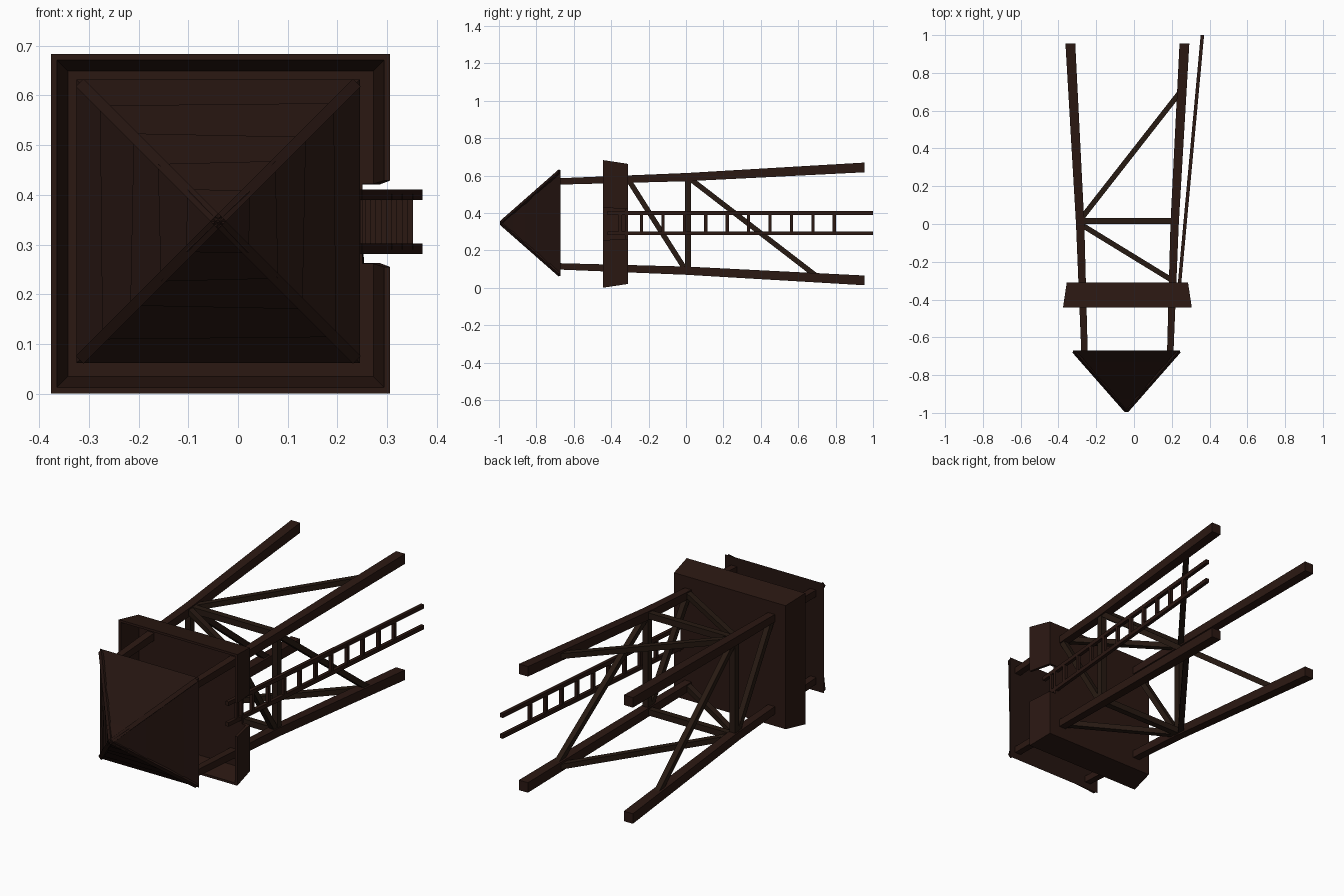
import bpy, bmesh, math
from mathutils import Vector

if "Cube" in bpy.data.objects:
    bpy.data.objects.remove(bpy.data.objects["Cube"])

CX, CZ = -0.035, 0.342   # tower axis, which runs along y


def material(name, rgb):
    m = bpy.data.materials.new(name)
    m.diffuse_color = (*rgb, 1)
    m.use_nodes = True
    m.node_tree.nodes["Principled BSDF"].inputs["Base Color"].default_value = m.diffuse_color
    return m


WOOD = material("dark_wood", (0.024, 0.009, 0.006))
BRACE = material("brace_wood", (0.020, 0.010, 0.006))
ROOF = material("roof_wood", (0.018, 0.007, 0.005))


def ring(y, cx, cz, hx, hz=None, turn=0):
    """Rectangle facing along y."""
    hz = hx if hz is None else hz
    c, s = math.cos(turn), math.sin(turn)
    return [Vector((cx + c * a * hx - s * b * hz, y, cz + s * a * hx + c * b * hz))
            for a, b in ((-1, -1), (1, -1), (1, 1), (-1, 1))]


def loft(name, rings, mat):
    """Closed solid skinned through four-point rings."""
    bm = bmesh.new()
    loops = [[bm.verts.new(p) for p in r] for r in rings]
    for r0, r1 in zip(loops, loops[1:]):
        for i in range(4):
            j = (i + 1) % 4
            bm.faces.new((r0[i], r0[j], r1[j], r1[i]))
    bm.faces.new(loops[0])
    bm.faces.new(loops[-1])
    bmesh.ops.recalc_face_normals(bm, faces=bm.faces)
    me = bpy.data.meshes.new(name)
    bm.to_mesh(me)
    bm.free()
    me.materials.append(mat)
    ob = bpy.data.objects.new(name, me)
    bpy.context.collection.objects.link(ob)
    return ob


def beam(name, a, b, width, normal, mat, depth=None):
    """Square timber from a to b, one side facing the given normal."""
    a, b, n = Vector(a), Vector(b), Vector(normal)
    d = (b - a).normalized()
    n = (n - d * n.dot(d)).normalized()
    s = d.cross(n) * width / 2
    n = n * (depth or width) / 2
    return loft(name, [[p - s - n, p + s - n, p + s + n, p - s + n] for p in (a, b)], mat)


# Legs: splayed below the middle frame, straighter above
LEG = [(0.955, 0.302, 0.026), (0.0, 0.250, 0.022), (-0.68, 0.227, 0.017)]


def spread(y):
    for (y0, s0, _), (y1, s1, _) in zip(LEG, LEG[1:]):
        if y >= y1:
            return s0 + (s1 - s0) * (y0 - y) / (y0 - y1)


def on_leg(sx, sz, y):
    return (CX + sx * spread(y), y, CZ + sz * spread(y))


for sx, nx in ((-1, "left"), (1, "right")):
    for sz, nz in ((-1, "lower"), (1, "upper")):
        loft(f"{nx}_{nz}_leg",
             [ring(y, CX + sx * s, CZ + sz * s, h) for y, s, h in LEG], WOOD)

# Bracing: opposite sides carry matching crossbars and diagonals
for s, n in ((-1, "left"), (1, "right")):
    for part, z0, y0, z1, y1, w in (("crossbar", -1, 0.01, 1, 0.01, 0.032),
                                    ("long_diagonal", 1, 0.01, -1, 0.71, 0.028),
                                    ("short_diagonal", -1, 0.0, 1, -0.31, 0.028)):
        beam(f"{n}_{part}", on_leg(s, z0, y0), on_leg(s, z1, y1), w, (1, 0, 0), BRACE)
for s, n in ((-1, "lower"), (1, "upper")):
    for part, x0, y0, x1, y1, w in (("crossbar", -1, 0.015, 1, 0.015, 0.032),
                                    ("long_diagonal", -1, 0.02, 1, 0.71, 0.028),
                                    ("short_diagonal", -1, 0.0, 1, -0.30, 0.028)):
        beam(f"{n}_{part}", on_leg(x0, s, y0), on_leg(x1, s, y1), w, (0, 0, 1), BRACE)

# Lookout platform: thin flared walls on a floor, with a notch for the ladder
platform = loft("platform", [ring(-0.310, CX, CZ, 0.321), ring(-0.443, CX, CZ, 0.341),
                             ring(-0.443, CX, CZ, 0.329), ring(-0.325, CX, CZ, 0.307)], WOOD)
cutter = loft("notch_cutter", [ring(-0.25, 0.35, CZ, 0.10, 0.076),
                               ring(-0.50, 0.35, CZ, 0.10, 0.090)], WOOD)
cutter.hide_render = True
mod = platform.modifiers.new("notch", 'BOOLEAN')
mod.operation, mod.object, mod.solver = 'DIFFERENCE', cutter, 'EXACT'
bpy.context.view_layer.objects.active = platform
bpy.ops.object.modifier_apply(modifier="notch")
bpy.data.objects.remove(cutter)

# Ladder leaning against the notch
def ladder_x(y):
    return 0.362 - 0.092 * (1.0 - y)


for z, n in ((0.292, "lower"), (0.400, "upper")):
    beam(f"ladder_{n}_rail", (ladder_x(-0.42), -0.42, z), (ladder_x(1.0), 1.0, z),
         0.021, (1, 0, 0), WOOD, 0.018)
for i in range(11):
    y = -0.352 + 0.1145 * i
    beam(f"ladder_rung_{i + 1}", (ladder_x(y), y, 0.29), (ladder_x(y), y, 0.402),
         0.017, (1, 0, 0), WOOD)

# Roof: overlapping, slightly crooked plank courses
APEX, EAVE, HALF = -0.998, -0.67, 0.282
tiers = [(HALF, 0), (0.232, 0.01), (0.170, -0.02), (0.115, 0.025), (0.060, -0.02), (0.002, 0)]
rings = []
for (h0, t0), (h1, t1) in zip(tiers, tiers[1:]):
    y0, y1 = (APEX + (EAVE - APEX) * h / HALF for h in (h0, h1))
    rings += [ring(y0, CX - 0.005, CZ + 0.005, h0 + 0.003, turn=t0),
              ring(y1, CX - 0.005, CZ + 0.005, max(h1 - 0.003, 0.002), turn=t1)]
loft("roof", rings, ROOF)

# Hip timbers over the roof corners
for sx in (-1, 1):
    for sz in (-1, 1):
        e = HALF - 0.006
        beam(f"roof_hip_{'left' if sx < 0 else 'right'}_{'lower' if sz < 0 else 'upper'}",
             (CX - 0.005 + sx * e, EAVE - 0.006, CZ + 0.005 + sz * e),
             (CX - 0.005, APEX + 0.008, CZ + 0.005), 0.022, (sx, -2, sz), ROOF, 0.012)
